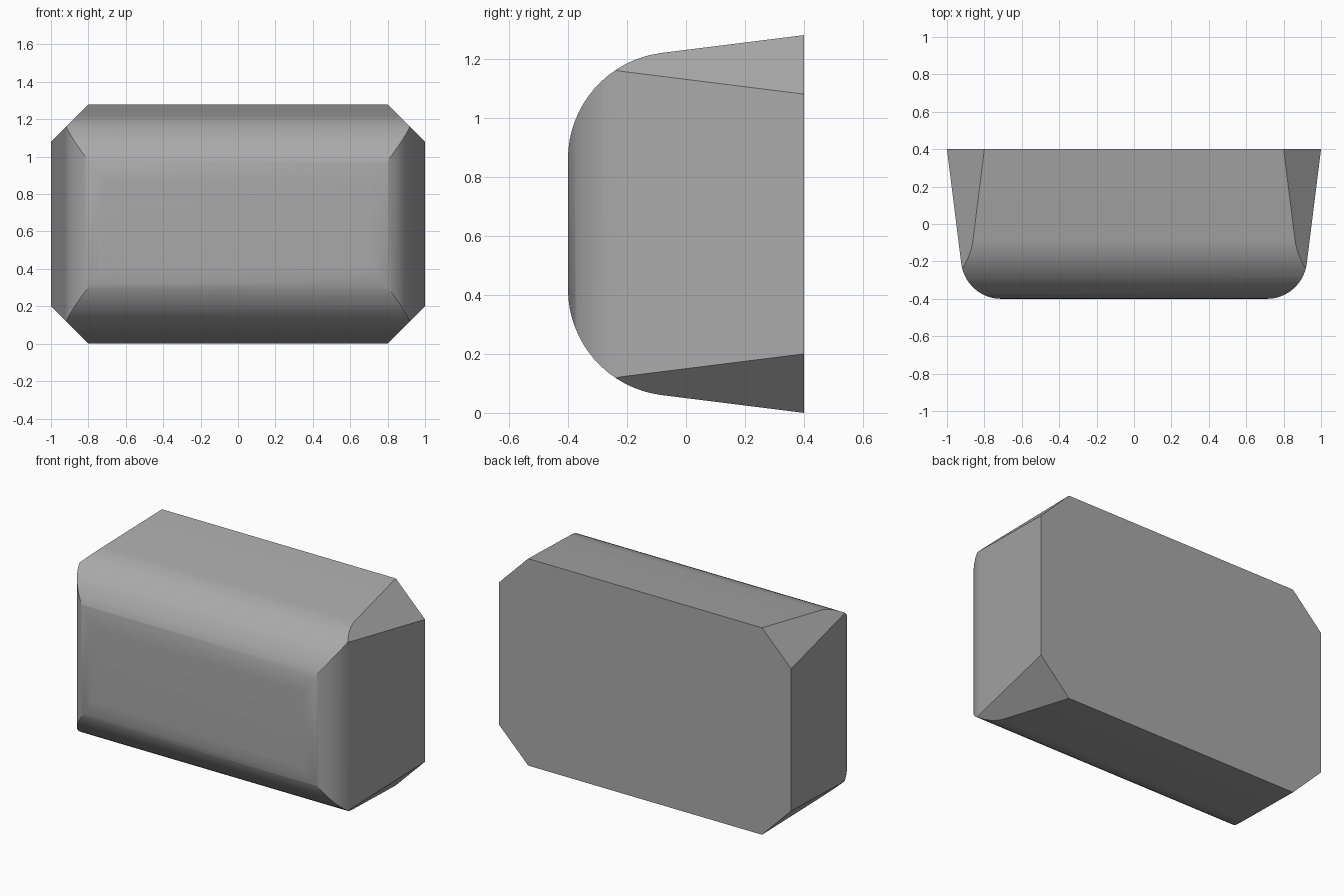
import bpy, bmesh, math
from mathutils import Vector

if "Cube" in bpy.data.objects:
    bpy.data.objects.remove(bpy.data.objects["Cube"])

DEPTH, HALF_W, HALF_H = 0.4, 1.0, 0.64   # half sizes at the back
TAPER, CHAMFER, STEPS = 0.1, 0.2, 16


def rounded_edge(half, setback):
    """Points (outward, y) from the back edge around the fillet to the front."""
    slope = Vector((TAPER, 2 * DEPTH)).normalized()
    corner = Vector((half - TAPER, -DEPTH))
    turn = math.acos(TAPER / math.hypot(TAPER, 2 * DEPTH))   # angle the fillet sweeps
    r = setback / math.tan(turn / 2)
    centre = Vector((corner.x - setback, -DEPTH + r))
    start = math.atan2(-slope.x, slope.y)                    # normal of the sloped side
    arc = [centre + r * Vector((math.cos(a), math.sin(a)))
           for a in (start - turn * i / STEPS for i in range(STEPS + 1))]
    return [Vector((half, DEPTH))] + arc


def cut(bm, point, normal):
    """Slice off everything beyond a plane and cap the opening."""
    res = bmesh.ops.bisect_plane(bm, geom=bm.verts[:] + bm.edges[:] + bm.faces[:],
                                 dist=1e-6, plane_co=point, plane_no=normal,
                                 clear_outer=True)
    edges = [e for e in res["geom_cut"] if isinstance(e, bmesh.types.BMEdge) and e.is_boundary]
    if edges:
        bmesh.ops.edgeloop_fill(bm, edges=edges)


# Block that the body is carved from
bm = bmesh.new()
bmesh.ops.create_cube(bm, size=1)
for v in bm.verts:
    v.co = Vector((v.co.x * 2.4, v.co.y * 2 * DEPTH, v.co.z * 1.6))

# Tapered, rounded sides: top and bottom first, then left and right
for out, half, setback in ((Vector((0, 0, 1)), HALF_H, 0.32),
                           (Vector((1, 0, 0)), HALF_W, 0.19)):
    pts = rounded_edge(half, setback)
    for sign in (1, -1):
        for a, b in zip(pts, pts[1:]):
            d = b - a
            normal = out * sign * -d.y + Vector((0, d.x, 0))
            cut(bm, out * sign * a.x + Vector((0, a.y, 0)), normal.normalized())

# Straight chamfers on the four corners
for sx in (1, -1):
    for sz in (1, -1):
        cut(bm, Vector((sx * HALF_W, 0, sz * (HALF_H - CHAMFER))),
            Vector((sx, 0, sz)).normalized())

bmesh.ops.remove_doubles(bm, verts=bm.verts[:], dist=1e-5)
bmesh.ops.recalc_face_normals(bm, faces=bm.faces[:])
bmesh.ops.translate(bm, verts=bm.verts[:], vec=(0, 0, HALF_H))

mesh = bpy.data.meshes.new("rounded_body")
bm.to_mesh(mesh)
bm.free()
body = bpy.data.objects.new("rounded_body", mesh)
bpy.context.collection.objects.link(body)

grey = bpy.data.materials.new("grey")
grey.diffuse_color = (0.4, 0.4, 0.4, 1)
grey.use_nodes = True
grey.node_tree.nodes["Principled BSDF"].inputs["Base Color"].default_value = grey.diffuse_color
mesh.materials.append(grey)

bpy.context.view_layer.objects.active = body
body.select_set(True)
bpy.ops.object.shade_smooth_by_angle(angle=math.radians(30))
